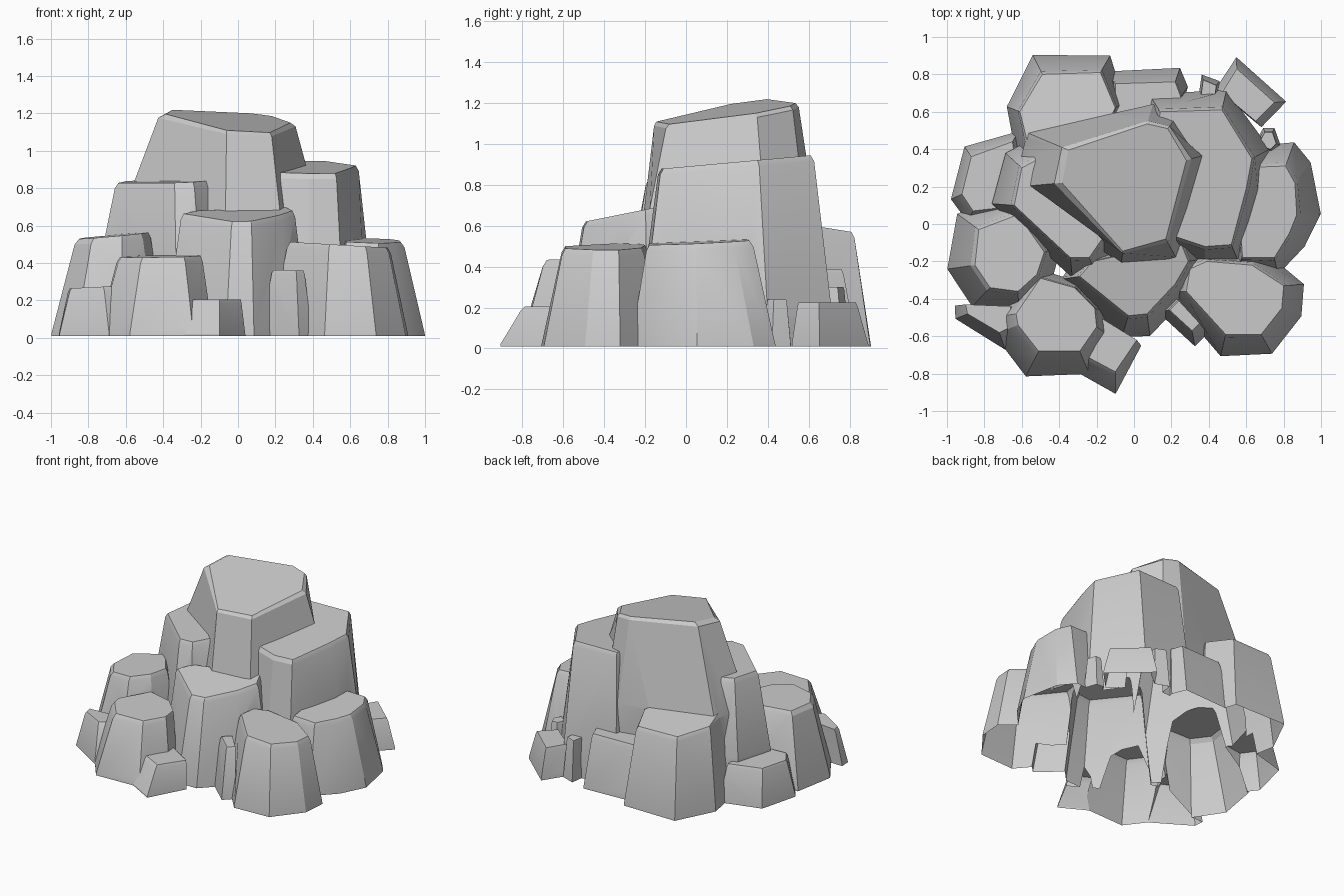
import bpy, bmesh, math
from mathutils import Vector

if "Cube" in bpy.data.objects:
    bpy.data.objects.remove(bpy.data.objects["Cube"])

rocks = []


def rock(name, top, z, tilt=(0, 0), spread=0.1, lean=(0, 0), foot=0.02, rim=0.03):
    """Tapered boulder: flat tilted top outline, chamfered rim, flared foot."""
    pts = [Vector(p) for p in top]
    n = len(pts)
    mid = sum(pts, Vector((0, 0))) / n
    flare = spread if isinstance(spread, list) else [spread] * n
    low = [p + (p - mid).normalized() * s + Vector(lean) for p, s in zip(pts, flare)]
    bottom = -0.04 - 0.007 * len(rocks)
    height = [z + tilt[0] * p.x + tilt[1] * p.y for p in pts]
    bm = bmesh.new()
    rings = [
        [bm.verts.new((p.x, p.y, bottom)) for p in low],
        [bm.verts.new((p.x, p.y, foot)) for p in low],
        [bm.verts.new((*p.lerp(q, 0.16), h - rim)) for p, q, h in zip(pts, low, height)],
        [bm.verts.new((p.x, p.y, h)) for p, h in zip(pts, height)],
    ]
    for a, b in zip(rings, rings[1:]):
        for i in range(n):
            j = (i + 1) % n
            bm.faces.new((a[i], a[j], b[j], b[i]))
    bm.faces.new(rings[0])
    bm.faces.new(rings[-1])
    bmesh.ops.recalc_face_normals(bm, faces=bm.faces)
    me = bpy.data.meshes.new(name)
    bm.to_mesh(me)
    bm.free()
    ob = bpy.data.objects.new(name, me)
    bpy.context.collection.objects.link(ob)
    rocks.append(ob)


# Tall central rocks
rock("peak", [(-.385, .22), (-.35, .395), (.07, .535), (.18, .51), (.28, .34),
              (.17, -.08), (-.06, -.145)], 1.126, (-.096, .152),
     [.26, .24, .11, .1, .18, .13, .07], (0, 0), .6, .02)
rock("tall_right", [(.14, .6), (.47, .61), (.63, .35), (.6, .19), (.52, -.11),
                    (.38, -.12), (.2, -.06), (.1, .3)], .89, (0, .09), .11, foot=.15)
rock("mid_left", [(-.6, .3), (-.64, .1), (-.34, -.18), (-.24, -.18), (-.15, -.05),
                  (-.3, .2), (-.45, .38)], .85, (.04, .04), .11, (-.01, 0), .3)
rock("front_middle", [(-.29, -.28), (-.22, -.2), (.25, -.1), (.29, -.2), (.22, -.32),
                      (.07, -.48), (-.03, -.49)], .72, (0, .2), .1, (0, -.02))

# Ring of medium rocks
rock("right_rock", [(.55, .3), (.81, .31), (.86, .22), (.87, .05), (.83, -.05),
                    (.75, -.18), (.58, -.18)], .545, (-.04, .05), .11, (.02, .02))
rock("front_right", [(.39, -.2), (.63, -.22), (.8, -.33), (.79, -.45), (.68, -.59),
                     (.49, -.59), (.28, -.36), (.3, -.24)], .53, (-.06, 0), .11, (0, -.01))
rock("front_left", [(-.63, -.48), (-.5, -.29), (-.32, -.34), (-.21, -.45), (-.2, -.55),
                    (-.29, -.68), (-.51, -.68), (-.62, -.54)], .46, (.02, .03),
     [.11, .1, .07, .06, .08, .11, .12, .12], (-.01, -.03))
rock("left_rock", [(-.83, -.03), (-.85, -.22), (-.77, -.34), (-.62, -.36), (-.52, -.27),
                   (-.48, -.15), (-.62, .05)], .61, (.09, .02), .12, (-.03, 0))
rock("back_left", [(-.49, .8), (-.18, .81), (-.1, .62), (-.2, .42), (-.56, .4),
                   (-.61, .6)], .7, (0, -.16), [.09, .08, .05, .1, .1, .07], (0, .03))
rock("back_middle", [(-.1, .75), (.22, .76), (.25, .68), (.2, .5), (-.1, .5)],
     .39, (0, 0), .05, (-.01, .04))

# Small rocks around the foot
rock("small_spike", [(.19, -.46), (.24, -.41), (.35, -.53), (.31, -.57)],
     .37, (-.03, 0), .06, (-.01, -.03), rim=.02)
rock("small_front", [(-.25, -.71), (-.18, -.5), (.015, -.62), (-.1, -.79)],
     .205, (0, 0), [.07, .04, .04, .08], (-.015, -.04), rim=.02)
rock("small_left", [(-.9, -.43), (-.66, -.44), (-.66, -.55), (-.72, -.58), (-.89, -.48)],
     .31, (.05, 0), .065, (0, -.035), rim=.02)
rock("small_back_left", [(-.87, .36), (-.65, .44), (-.6, .1), (-.86, .07), (-.92, .16)],
     .3, (.03, 0), .065, (0, 0), rim=.02)
rock("small_back_right", [(.55, .83), (.75, .65), (.65, .55), (.47, .7)],
     .225, (0, 0), .05, (.015, .015), rim=.02)
rock("chip_back", [(.37, .77), (.44, .74), (.42, .6), (.35, .62)],
     .3, (0, 0), .03, rim=.015)
rock("chip_right", [(.7, .49), (.74, .49), (.76, .43), (.73, .4), (.66, .42)],
     .24, (0, 0), .025, rim=.015)

# Fuse the rocks into one outer shell
main = rocks[0]
for other in rocks[1:]:
    m = main.modifiers.new(other.name, 'BOOLEAN')
    m.operation = 'UNION'
    m.solver = 'EXACT'
    m.object = other
bpy.context.view_layer.update()
shell = bpy.data.meshes.new_from_object(
    main.evaluated_get(bpy.context.evaluated_depsgraph_get()))
for ob in rocks:
    bpy.data.objects.remove(ob)

# Trim level at the ground, leaving the underside open
bm = bmesh.new()
bm.from_mesh(shell)
bmesh.ops.bisect_plane(bm, geom=bm.verts[:] + bm.edges[:] + bm.faces[:],
                       plane_co=(0, 0, .01), plane_no=(0, 0, 1), clear_inner=True)
bm.to_mesh(shell)
bm.free()
outcrop = bpy.data.objects.new("rock_outcrop", shell)
bpy.context.collection.objects.link(outcrop)
bpy.context.view_layer.objects.active = outcrop
outcrop.select_set(True)
bpy.ops.object.shade_smooth_by_angle(angle=math.radians(22))
